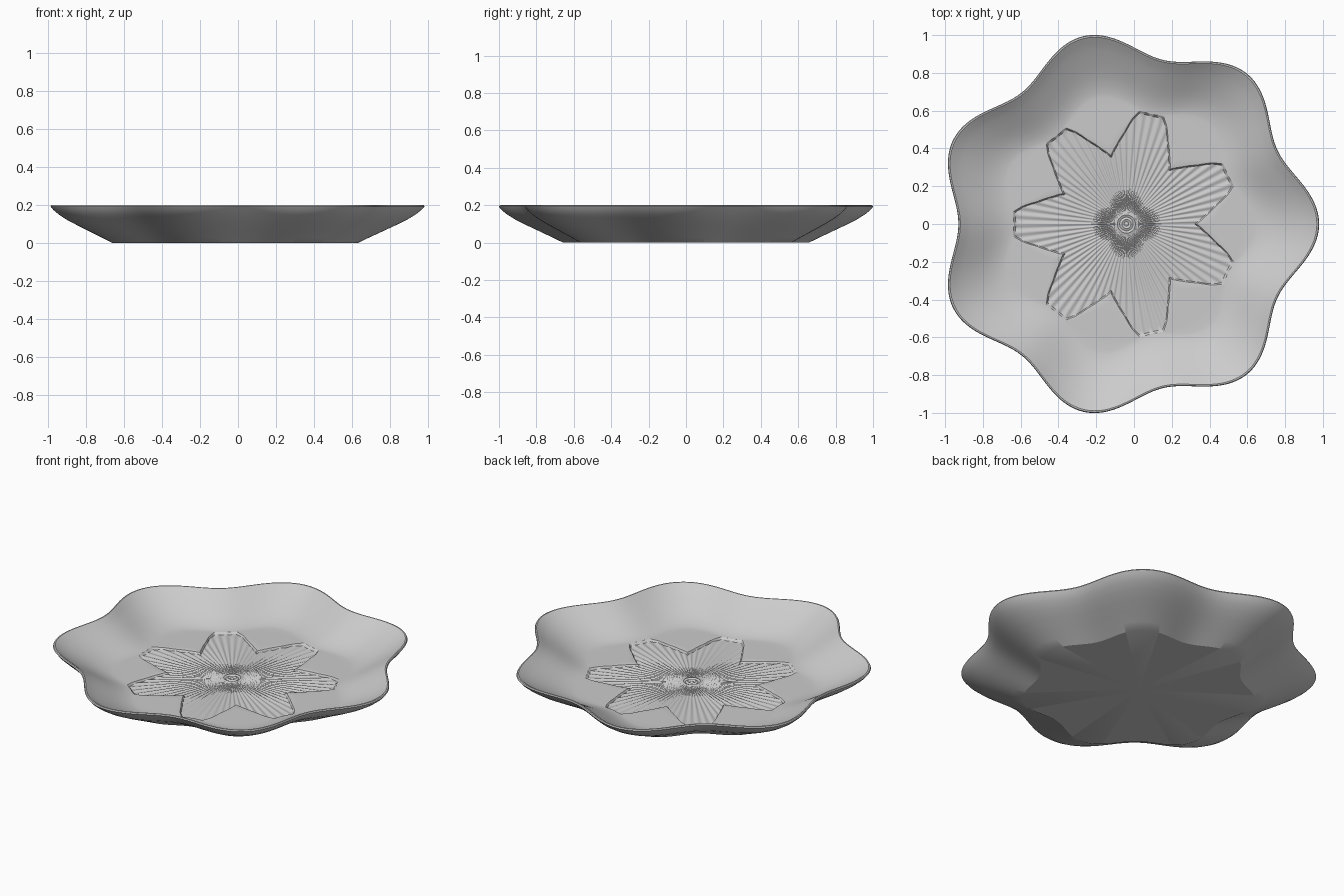
import bpy, bmesh, math

cube = bpy.data.objects.get("Cube")
if cube:
    bpy.data.objects.remove(cube, do_unlink=True)

LOBES = 7
SEGMENTS = LOBES * 96
CENTRE_X = -0.04
FLOOR = 0.06
RECESS = 0.012
HALF = math.pi / LOBES

# Petal outline from its axis to the notch: (share of half angle, radius)
PETAL = [(0, 0.585), (0.24, 0.59), (0.38, 0.545), (0.54, 0.478), (0.78, 0.41), (1, 0.36)]
# Wall profiles: (scale of the lobed outline, height)
INNER = [(0.69, 0.062), (0.73, 0.071), (0.78, 0.089), (0.83, 0.112), (0.88, 0.137),
         (0.92, 0.158), (0.955, 0.178), (0.98, 0.195), (0.988, 0.2)]
OUTER = [(0.996, 0.199), (1, 0.192), (0.985, 0.174), (0.955, 0.15), (0.91, 0.122),
         (0.85, 0.092), (0.78, 0.059), (0.71, 0.026), (0.657, 0)]


def lobed_radius(a):
    return 0.955 + 0.065 * math.cos(LOBES * a)


def petal_offset(a):
    """Signed position across the petal, -1 to 1; petals lie between the lobes."""
    return (a % (2 * HALF)) / HALF - 1


def petal_radius(a):
    q = abs(petal_offset(a))
    for (q0, r0), (q1, r1) in zip(PETAL, PETAL[1:]):
        if q <= q1:
            return r0 + (r1 - r0) * (q - q0) / (q1 - q0)
    return PETAL[-1][1]


def flower_height(a, r):
    """Recessed petals with fine lengthwise ribs and a ringed centre."""
    if r < 0.06:
        return FLOOR - RECESS + 0.003 + 0.003 * math.cos(r * 2 * math.pi / 0.024)
    rib = 0.0028 * min(1, r / 0.3) * math.cos(petal_offset(a) * 11 * math.pi)
    return FLOOR - RECESS + rib


# Each ring is a function from angle to (radius, height)
def round_ring(r):
    return lambda a: (r, flower_height(a, r))


def petal_ring(t):
    def ring(a):
        r = 0.06 + t * (petal_radius(a) - 0.06)
        return r, flower_height(a, r)
    return ring


def rim_of_flower(extra, z):
    return lambda a: (petal_radius(a) + extra, z)


def floor_ring(t):
    def ring(a):
        inside = petal_radius(a) + 0.018
        return inside + t * (0.67 * lobed_radius(a) - inside), FLOOR
    return ring


def wall_ring(scale, z):
    return lambda a: (scale * lobed_radius(a), z)


rings = [round_ring(0.006 * i) for i in range(1, 10)]
rings += [petal_ring(i / 22) for i in range(1, 23)]
rings += [rim_of_flower(0.004, FLOOR - 0.008), rim_of_flower(0.012, FLOOR - 0.001),
          rim_of_flower(0.018, FLOOR)]
rings += [floor_ring(i / 5) for i in range(1, 6)]
rings += [wall_ring(s, z) for s, z in INNER + OUTER]

# Plate: one closed skin from the centre over the rim to the flat base
bm = bmesh.new()
angles = [2 * math.pi * i / SEGMENTS for i in range(SEGMENTS)]
loops = []
for ring in rings:
    loop = []
    for a in angles:
        r, z = ring(a)
        loop.append(bm.verts.new((CENTRE_X + r * math.cos(a), r * math.sin(a), z)))
    loops.append(loop)
top = bm.verts.new((CENTRE_X, 0, FLOOR - RECESS + 0.006))
base = bm.verts.new((CENTRE_X, 0, 0))
for i in range(SEGMENTS):
    j = (i + 1) % SEGMENTS
    bm.faces.new((top, loops[0][i], loops[0][j]))
    bm.faces.new((base, loops[-1][j], loops[-1][i]))
    for low, high in zip(loops, loops[1:]):
        bm.faces.new((low[i], high[i], high[j], low[j]))
bmesh.ops.recalc_face_normals(bm, faces=bm.faces)
mesh = bpy.data.meshes.new("plate")
bm.to_mesh(mesh)
bm.free()

plate = bpy.data.objects.new("plate", mesh)
bpy.context.collection.objects.link(plate)

# Plain grey glaze
glaze = bpy.data.materials.new("grey_glaze")
glaze.use_nodes = True
colour = (0.6, 0.6, 0.6, 1)
glaze.diffuse_color = colour
glaze.node_tree.nodes["Principled BSDF"].inputs["Base Color"].default_value = colour
mesh.materials.append(glaze)

bpy.ops.object.select_all(action='DESELECT')
plate.select_set(True)
bpy.context.view_layer.objects.active = plate
bpy.ops.object.shade_smooth_by_angle(angle=math.radians(28))
